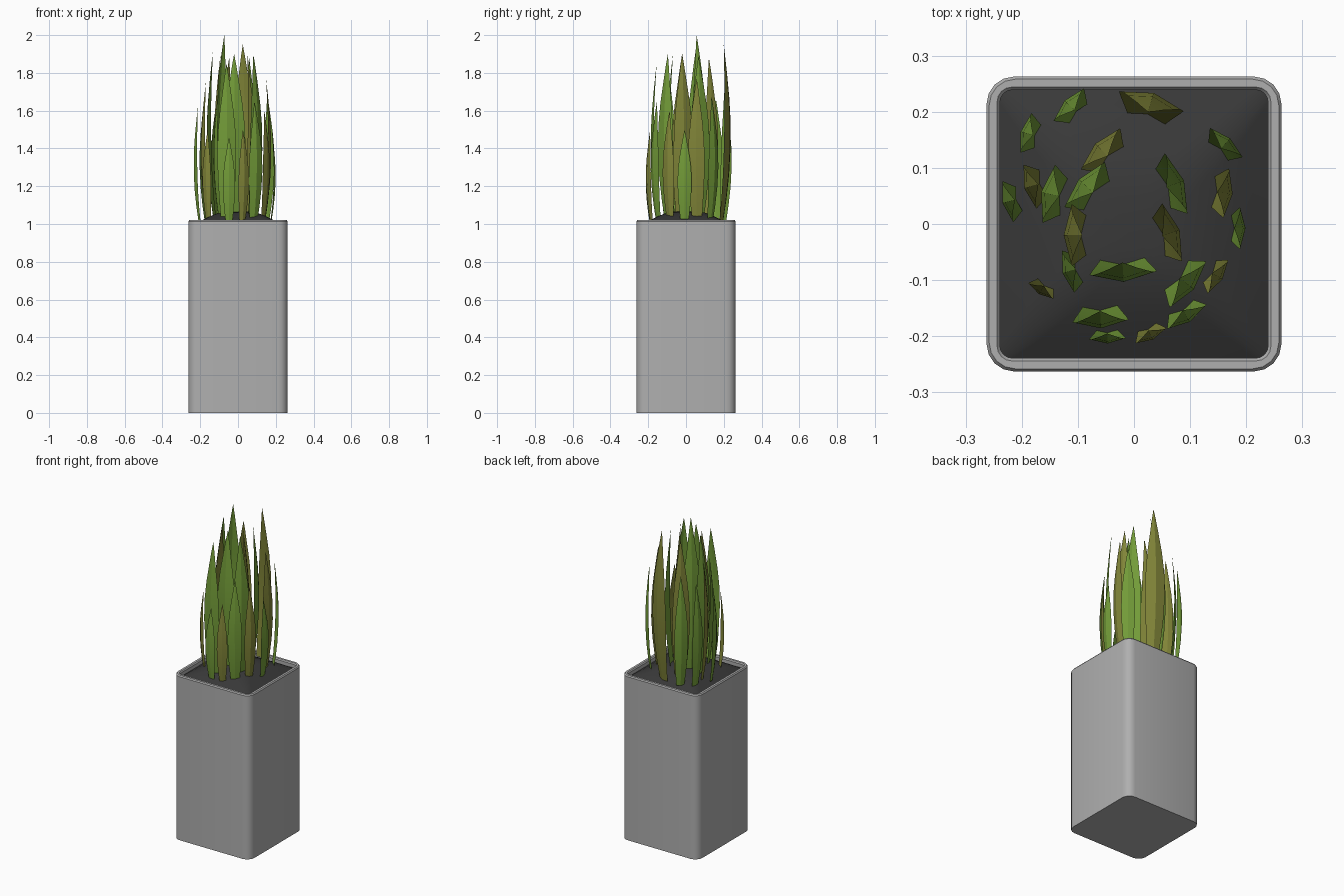
import bpy, bmesh, math
from mathutils import Vector

if "Cube" in bpy.data.objects:
    bpy.data.objects.remove(bpy.data.objects["Cube"])


def material(name, rgb):
    m = bpy.data.materials.new(name)
    m.diffuse_color = (*rgb, 1)
    m.use_nodes = True
    m.node_tree.nodes["Principled BSDF"].inputs["Base Color"].default_value = m.diffuse_color
    return m


GREY = material("pot grey", (0.43, 0.43, 0.43))
SOIL = material("dark soil", (0.04, 0.04, 0.04))
GREEN = material("leaf green", (0.17, 0.33, 0.04))
OLIVE = material("leaf olive", (0.22, 0.235, 0.04))


def make_object(name, bm, mat, angle=35):
    me = bpy.data.meshes.new(name)
    bm.to_mesh(me)
    bm.free()
    me.materials.append(mat)
    ob = bpy.data.objects.new(name, me)
    bpy.context.collection.objects.link(ob)
    bpy.ops.object.select_all(action='DESELECT')
    ob.select_set(True)
    bpy.context.view_layer.objects.active = ob
    bpy.ops.object.shade_smooth_by_angle(angle=math.radians(angle))
    return ob


def rounded_square(bm, half, r, z, seg=4):
    ring = []
    for q in range(4):
        a0 = q * math.pi / 2
        sx, sy = [(1, 1), (-1, 1), (-1, -1), (1, -1)][q]
        for i in range(seg + 1):
            a = a0 + i / seg * math.pi / 2
            ring.append(bm.verts.new((sx * (half - r) + r * math.cos(a),
                                      sy * (half - r) + r * math.sin(a), z)))
    return ring


def bridge(bm, a, b):
    n = len(a)
    for i in range(n):
        bm.faces.new((a[i], a[(i + 1) % n], b[(i + 1) % n], b[i]))


# Pot: outer wall, slightly eased rim and inner wall
bm = bmesh.new()
rings = [rounded_square(bm, h, r, z) for h, r, z in
         [(0.263, 0.05, 0), (0.263, 0.05, 1.013), (0.258, 0.046, 1.02),
          (0.244, 0.026, 1.02), (0.239, 0.022, 1.013), (0.239, 0.022, 0.94)]]
for a, b in zip(rings, rings[1:]):
    bridge(bm, a, b)
bm.faces.new(rings[0][::-1])
make_object("pot", bm, GREY)

# Soil: mounded surface filling the opening
bm = bmesh.new()
levels = [rounded_square(bm, h, r, z) for h, r, z in
          [(0.24, 0.022, 0.99), (0.2, 0.04, 1.015), (0.15, 0.05, 1.04),
           (0.1, 0.05, 1.06), (0.05, 0.04, 1.067)]]
for a, b in zip(levels, levels[1:]):
    bridge(bm, a, b)
bm.faces.new(levels[-1])
make_object("soil", bm, SOIL)

# Leaves: width line seen from above (x0, y0, x1, y1), tip height, colour
LEAVES = [
    (-.195, .125, -.175, .195, 1.66, GREEN), (-.137, .178, -.083, .236, 1.70, GREEN),
    (-.03, .225, .085, .19, 1.95, OLIVE), (.13, .165, .188, .113, 1.68, GREEN),
    (-.087, .09, -.017, .163, 1.88, OLIVE), (-.115, .022, -.043, .102, 2.00, GREEN),
    (-.152, .0, -.13, .103, 1.91, GREEN), (-.165, .03, -.188, .108, 1.75, OLIVE),
    (-.208, .005, -.227, .078, 1.62, GREEN), (-.1, -.075, -.1, .035, 1.90, OLIVE),
    (-.098, -.12, -.12, -.045, 1.72, GREEN), (-.185, -.1, -.14, -.128, 1.50, OLIVE),
    (-.08, -.08, .04, -.073, 1.90, GREEN), (-.11, -.165, -.01, -.16, 1.85, GREEN),
    (-.08, -.2, -.015, -.198, 1.46, GREEN), (0, -.207, .055, -.18, 1.50, OLIVE),
    (.055, -.18, .125, -.137, 1.65, GREEN), (.055, -.142, .12, -.06, 1.90, GREEN),
    (.125, -.12, .162, -.06, 1.60, OLIVE), (.183, -.045, .183, .03, 1.50, GREEN),
    (.15, .012, .16, .1, 1.77, OLIVE), (.085, .015, .045, .122, 1.89, GREEN),
    (.075, -.07, .04, .033, 1.90, OLIVE)]

# Blade outline: height fraction, half width fraction, outward bow
BLADE = [(0, .58, -.018), (.12, .76, -.006), (.26, .92, .004), (.42, 1, .01),
         (.57, .92, .011), (.7, .72, .008), (.84, .4, .002), (.93, .19, -.003)]
for k, (x0, y0, x1, y1, top, mat) in enumerate(LEAVES):
    c = Vector(((x0 + x1) / 2, (y0 + y1) / 2, 0))
    w = Vector((x1 - x0, y1 - y0, 0)) / 2
    n = Vector((w.y, -w.x, 0)).normalized()
    if n.dot(c) < 0:
        n, w = -n, -w
    base, bow = 1.02, (top - 1.02) / 0.8
    bm = bmesh.new()
    rows = []
    for t, hw, out in BLADE:
        p = c + n * out * bow + Vector((0, 0, base + t * (top - base)))
        ridge = n * 0.26 * w.length * hw
        rows.append([bm.verts.new(v) for v in
                     (p - w * hw, p + ridge, p + w * hw)])
    tip = bm.verts.new(c - n * .007 * bow + Vector((0, 0, top)))
    for a, b in zip(rows, rows[1:]):
        for i in range(2):
            bm.faces.new((a[i], a[i + 1], b[i + 1], b[i]))
    for i in range(2):
        bm.faces.new((rows[-1][i], rows[-1][i + 1], tip))
    # Orient the blade so its ridge side faces outward
    bm.normal_update()
    if sum((f.normal.dot(n) for f in bm.faces)) < 0:
        bmesh.ops.reverse_faces(bm, faces=bm.faces[:])
    make_object(f"leaf_{k + 1}", bm, mat, 25)
